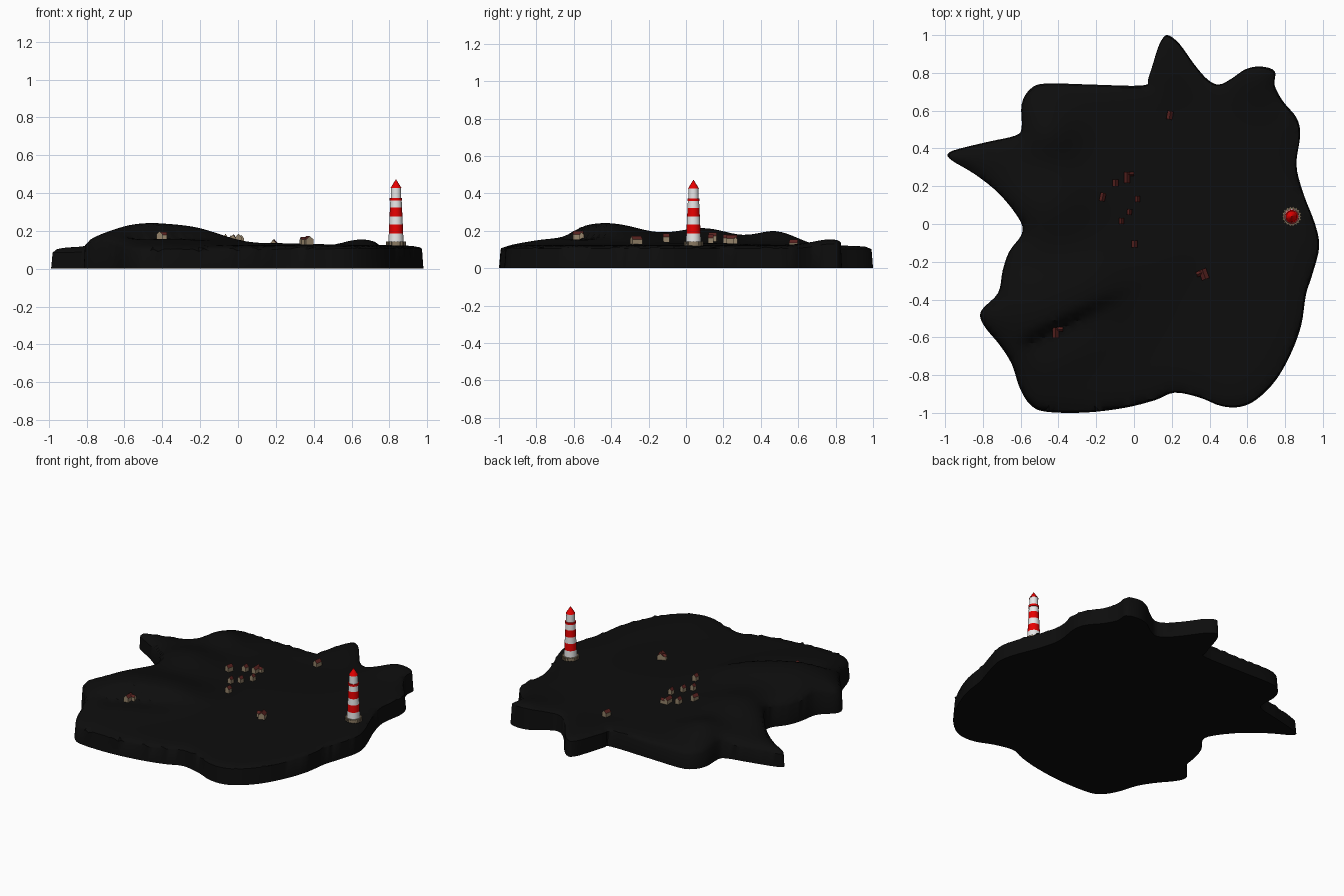
import bpy, bmesh, math
from mathutils import Vector, Matrix
from mathutils.geometry import delaunay_2d_cdt

if "Cube" in bpy.data.objects:
    bpy.data.objects.remove(bpy.data.objects["Cube"])


def material(name, r, g, b):
    m = bpy.data.materials.new(name)
    m.diffuse_color = (r, g, b, 1)
    m.use_nodes = True
    m.node_tree.nodes["Principled BSDF"].inputs["Base Color"].default_value = m.diffuse_color
    return m


ROCK = material("dark ground", 0.004, 0.004, 0.004)
WALL = material("beige wall", 0.30, 0.23, 0.145)
ROOF = material("dark red roof", 0.10, 0.016, 0.014)
WHITE = material("white paint", 0.8, 0.8, 0.8)
RED = material("red paint", 0.8, 0.0, 0.0)
STONE = material("tan stone", 0.25, 0.19, 0.12)


def finish(name, bm, mats, smooth=None):
    bmesh.ops.recalc_face_normals(bm, faces=bm.faces)
    me = bpy.data.meshes.new(name)
    bm.to_mesh(me)
    bm.free()
    ob = bpy.data.objects.new(name, me)
    bpy.context.collection.objects.link(ob)
    for m in mats:
        me.materials.append(m)
    if smooth:
        bpy.ops.object.select_all(action='DESELECT')
        ob.select_set(True)
        bpy.context.view_layer.objects.active = ob
        bpy.ops.object.shade_smooth_by_angle(angle=math.radians(smooth))
    return ob


# Coastline control points, clockwise from the northern cape
COAST = [(.18, 1), (.24, .955), (.32, .845), (.39, .766), (.45, .74), (.515, .77),
         (.59, .82), (.67, .835), (.745, .81), (.745, .735), (.79, .65), (.86, .565),
         (.88, .475), (.86, .317), (.895, .17), (.96, 0), (.98, -.12), (.943, -.265),
         (.91, -.37), (.885, -.53), (.83, -.68), (.75, -.82), (.65, -.92), (.56, -.96),
         (.46, -.955), (.345, -.91), (.215, -.885), (.11, -.925), (-.05, -.965),
         (-.26, -.99), (-.47, -.985), (-.55, -.947), (-.605, -.86), (-.647, -.735),
         (-.71, -.635), (-.795, -.53), (-.81, -.455), (-.72, -.36), (-.695, -.24),
         (-.66, -.14), (-.595, -.05), (-.605, .025), (-.71, .16), (-.84, .265),
         (-.965, .34), (-.985, .375), (-.93, .4), (-.763, .44), (-.63, .47),
         (-.595, .51), (-.595, .635), (-.55, .715), (-.47, .745), (-.235, .74),
         (.045, .735), (.077, .777), (.124, .925), (.15, .98)]


def smooth_loop(pts, steps=4):
    # closed Catmull-Rom curve
    p = [Vector(q) for q in pts]
    n, out = len(p), []
    for i in range(n):
        a, b, c, d = p[i - 1], p[i], p[(i + 1) % n], p[(i + 2) % n]
        for s in range(steps):
            t = s / steps
            out.append(0.5 * (2 * b + (c - a) * t + (2 * a - 5 * b + 4 * c - d) * t * t
                              + (3 * b - a - 3 * c + d) * t ** 3))
    return out


coast = smooth_loop(COAST[::-1])
ylo, yhi = min(v.y for v in coast), max(v.y for v in coast)
for v in coast:
    v.y = -1 + 2 * (v.y - ylo) / (yhi - ylo)

# Hills: x, y, height, radius
HILLS = [(-.5, -.45, .112, .3), (-.2, -.33, .05, .2), (-.45, .1, .085, .22),
         (-.45, .48, .07, .15), (.65, .8, .036, .15), (.1, 0, .012, .4),
         (.22, .56, -.016, .18)]


def shore_distance(x, y):
    return math.sqrt(min((v.x - x) ** 2 + (v.y - y) ** 2 for v in coast))


def height(x, y):
    z = 0.124 + sum(h * math.exp(-((x - cx) ** 2 + (y - cy) ** 2) / r ** 2)
                    for cx, cy, h, r in HILLS)
    # steep bank cut into the southern slope
    dx, dy = x + .55, y + .62
    t, p = .898 * dx + .44 * dy, -.44 * dx + .898 * dy
    along = 1 / (1 + math.exp(-(t + .02) / .03)) / (1 + math.exp((t - .4) / .08))
    side = math.exp(-(p / .12) ** 2) / (1 + math.exp((p - .015) / .008))
    z -= 0.065 * along * side
    # rounded shore
    drop = 0.018 + 0.02 / (1 + math.exp(x * 8))
    return z - drop * math.exp(-shore_distance(x, y) / 0.04)


# Island: triangulated relief with cliff sides and a flat underside
step, n = 0.03, len(coast)
inner = [Vector((i * step, j * step)) for i in range(-34, 35) for j in range(-34, 35)]
inner = [v for v in inner if shore_distance(v.x, v.y) > 0.013]
verts, _, faces = delaunay_2d_cdt(coast + inner, [], [list(range(n))], 1, 1e-6)[:3]
bm = bmesh.new()
bv = [bm.verts.new((v.x, v.y, height(v.x, v.y))) for v in verts]
for f in faces:
    bm.faces.new([bv[i] for i in f])
bmesh.ops.delete(bm, geom=[v for v in bm.verts if not v.link_faces], context='VERTS')
rim = [e for e in bm.edges if e.is_boundary]
rim_verts = {v for e in rim for v in e.verts}
new = bmesh.ops.extrude_edge_only(bm, edges=rim)['geom']
for v in new:
    if isinstance(v, bmesh.types.BMVert):
        v.co.z = 0
for v in rim_verts:
    v.co.x *= .992
    v.co.y *= .992
bmesh.ops.holes_fill(bm, edges=[e for e in bm.edges if e.is_boundary], sides=0)
finish("island", bm, [ROCK], 40)


# Houses: gabled blocks with the ridge along local y
def house(name, x, y, w, d, turn=0, wall=.026, ridge=.018):
    bm = bmesh.new()
    z = height(x, y)
    prof = [(-w / 2, -.012), (w / 2, -.012), (w / 2, wall), (0, wall + ridge), (-w / 2, wall)]
    f = bm.faces.new([bm.verts.new((px, -d / 2, pz)) for px, pz in prof])
    ext = bmesh.ops.extrude_face_region(bm, geom=[f])['geom']
    bmesh.ops.translate(bm, vec=(0, d, 0),
                        verts=[v for v in ext if isinstance(v, bmesh.types.BMVert)])
    bm.normal_update()
    for f in bm.faces:
        f.material_index = int(abs(f.normal.y) < .5 and f.calc_center_median().z > wall)
    bm.transform(Matrix.Translation((x, y, z)) @ Matrix.Rotation(math.radians(turn), 4, 'Z'))
    finish(name, bm, [WALL, ROOF])


for i, (x, y, w, d, turn) in enumerate([
        (-.166, .143, .03, .045, -12), (-.098, .217, .03, .036, 0),
        (-.037, .245, .03, .058, 0), (.018, .132, .026, .03, 0),
        (-.024, .063, .026, .03, -8), (-.066, .016, .026, .03, 0),
        (.003, -.106, .03, .036, 0), (.19, .576, .032, .045, -10),
        (.37, -.266, .042, .056, 20), (-.415, -.576, .034, .056, 0)]):
    house(f"house_{i + 1}", x, y, w, d, turn)
# side wings of the larger houses
house("wing_1", -.016, .264, .022, .032, 90, .022, .014)
house("wing_2", .348, -.262, .028, .036, 110, .024, .014)
house("wing_3", -.393, -.558, .024, .034, 90, .022, .014)


# Lighthouse: stacked bands, each (name, z0, z1, r0, r1, material)
LX, LY = .835, .04


def band(name, z0, z1, r0, r1, mat):
    bm = bmesh.new()
    bmesh.ops.create_cone(bm, cap_ends=True, segments=24, radius1=r0, radius2=r1,
                          depth=z1 - z0,
                          matrix=Matrix.Translation((LX, LY, (z0 + z1) / 2)))
    finish(name, bm, [mat], 35)


for b in [("lighthouse_base", .09, .143, .05, .047, STONE),
          ("band_white_low", .143, .186, .040, .038, WHITE),
          ("band_red_low", .186, .234, .038, .036, RED),
          ("band_white_mid", .234, .276, .036, .034, WHITE),
          ("band_red_high", .276, .323, .034, .032, RED),
          ("band_white_high", .323, .36, .032, .030, WHITE),
          ("gallery", .36, .374, .033, .033, RED),
          ("lantern_room", .374, .43, .027, .026, WHITE),
          ("lantern_roof", .427, .472, .029, .001, RED)]:
    band(*b)

# small buttresses around the lighthouse base
bm = bmesh.new()
for i in range(18):
    bmesh.ops.create_cube(bm, size=1, matrix=Matrix.Translation((LX, LY, .125))
                          @ Matrix.Rotation(i * math.tau / 18, 4, 'Z')
                          @ Matrix.Translation((.048, 0, 0))
                          @ Matrix.Diagonal((.008, .007, .036, 1)))
finish("base_buttresses", bm, [STONE])
